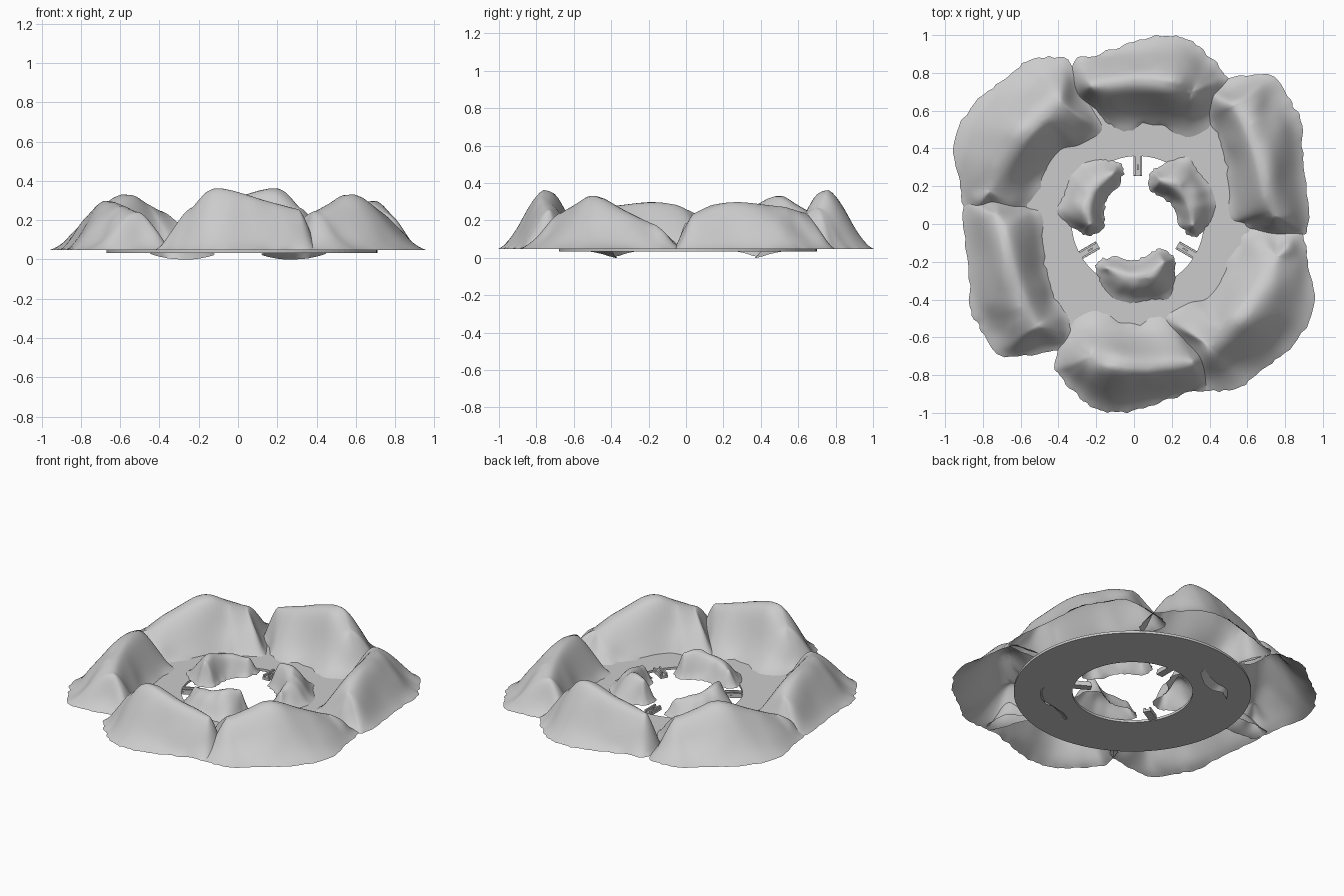
import bpy, bmesh, math
from mathutils import Vector, Matrix, noise

if "Cube" in bpy.data.objects:
    bpy.data.objects.remove(bpy.data.objects["Cube"])

RING_C = Vector((0.02, 0.01, 0))
BASE = 0.048


def smooth_curve(pts, closed, steps):
    """Catmull-Rom resampling of a list of vectors."""
    n, out = len(pts), []
    for i in range(n if closed else n - 1):
        get = (lambda k: pts[k % n]) if closed else (lambda k: pts[max(0, min(n - 1, k))])
        a, b, c, d = get(i - 1), get(i), get(i + 1), get(i + 2)
        for k in range(steps):
            t = k / steps
            out.append(0.5 * (2 * b + (c - a) * t + (2 * a - 5 * b + 4 * c - d) * t * t
                              + (3 * b - a - 3 * c + d) * t ** 3))
    if not closed:
        out.append(pts[-1])
    return out


def make_object(name, bm, smooth=True):
    me = bpy.data.meshes.new(name)
    bm.to_mesh(me)
    bm.free()
    if smooth:
        for p in me.polygons:
            p.use_smooth = True
    ob = bpy.data.objects.new(name, me)
    bpy.context.collection.objects.link(ob)
    return ob


def rock(name, outline, ridge, rough=0.03, freq=6, levels=14):
    """Open rock shell: skin stretched from a ridge line down to a base outline."""
    rim = smooth_curve([Vector((p[0], p[1], p[2] if len(p) > 2 else BASE)) for p in outline], True, 7)
    top = smooth_curve([Vector(p) for p in ridge], False, 3)
    n = len(rim)
    near = [min(top, key=lambda q: (q.xy - r.xy).length) for r in rim]
    bm = bmesh.new()
    rows = []
    for j in range(levels + 1):
        s = j / levels
        drop = 0.8 * (1 + math.cos(math.pi * s)) / 2 + 0.2 * (1 - s ** 1.8)
        row = []
        for r, q in zip(rim, near):
            p = q.lerp(r, s)
            z = r.z + (q.z - r.z) * drop
            w = 4 * s * (1 - s)
            f = Vector((p.x, p.y, 0)) * freq
            z += rough * (noise.noise(f) + 0.5 * noise.noise(f * 2.2)) * (0.25 + w) * (1 - s ** 4)
            e = (noise.noise(f * 2.5 + Vector((5, 2, 8))) + 0.6 * noise.noise(f * 6)) * rough * 0.6 * s
            out = (r - q).xy.normalized()
            row.append(bm.verts.new((p.x + out.x * e, p.y + out.y * e, z)))
        rows.append(row)
    for j in range(levels):
        for i in range(n):
            k = (i + 1) % n
            bm.faces.new((rows[j][i], rows[j + 1][i], rows[j + 1][k], rows[j][k]))
    # weld the two sides along the ridge and close any gaps left there
    rim_verts = set(rows[-1])
    bmesh.ops.remove_doubles(bm, verts=rows[0], dist=0.001)
    gaps = [e for e in bm.edges if e.is_boundary and not (set(e.verts) & rim_verts)]
    if gaps:
        bmesh.ops.holes_fill(bm, edges=gaps, sides=0)
    # soften the skin, keeping the rim fixed
    inner = [v for v in bm.verts if v not in rim_verts]
    for _ in range(7):
        bmesh.ops.smooth_vert(bm, verts=inner, factor=0.5, use_axis_x=True, use_axis_y=True, use_axis_z=True)
    bmesh.ops.recalc_face_normals(bm, faces=bm.faces)
    if sum(f.normal.z for f in bm.faces) < 0:
        bmesh.ops.reverse_faces(bm, faces=bm.faces)
    return make_object(name, bm)


def turned_copy(ob, name, angle, centre):
    c = ob.copy()
    c.data = ob.data.copy()
    c.name = name
    c.data.transform(Matrix.Translation(centre) @ Matrix.Rotation(angle, 4, 'Z')
                     @ Matrix.Translation(-Vector(centre)))
    bpy.context.collection.objects.link(c)
    return c


# flat base ring
bm = bmesh.new()
N = 96
loops = []
for r, z in ((0.35, 0.033), (0.69, 0.033), (0.69, 0.048), (0.35, 0.048)):
    loops.append([bm.verts.new((RING_C.x + r * math.cos(2 * math.pi * i / N),
                                RING_C.y + r * math.sin(2 * math.pi * i / N), z)) for i in range(N)])
for a in range(4):
    for i in range(N):
        k = (i + 1) % N
        bm.faces.new((loops[a][i], loops[a][k], loops[(a + 1) % 4][k], loops[(a + 1) % 4][i]))
bmesh.ops.recalc_face_normals(bm, faces=bm.faces)
make_object("base_ring", bm, False)

# large rocks: three shapes, each repeated on the opposite side
front = rock("rock_front",
             [(-.42, -.74), (-.36, -.58), (-.22, -.46), (-.02, -.53), (.16, -.5), (.28, -.6), (.4, -.7),
              (.39, -.86), (.25, -.91), (.08, -.96), (-.12, -1.0), (-.25, -.95), (-.37, -.83)],
             [(-.22, -.7, .27), (-.12, -.735, .375), (.02, -.76, .335), (.18, -.75, .285), (.3, -.73, .26)])
turned_copy(front, "rock_back", math.pi, (0.04, 0, 0))

diag = rock("rock_front_right",
            [(.95, -.45), (.92, -.2), (.88, -.03), (.75, -.02), (.6, -.04), (.5, -.2), (.38, -.36, .01),
             (.24, -.38, 0), (.12, -.47, .025), (.25, -.64), (.35, -.86), (.53, -.88), (.66, -.78), (.82, -.66)],
            [(.4, -.64, .24), (.47, -.57, .29), (.57, -.48, .35), (.68, -.34, .26), (.76, -.18, .19)])
turned_copy(diag, "rock_back_left", math.pi, (0, 0, 0))

side = rock("rock_right",
            [(.92, 0), (.9, .3), (.88, .55), (.81, .67), (.73, .79), (.5, .77), (.36, .72), (.36, .6),
             (.44, .48), (.49, .3), (.51, .05), (.58, 0), (.74, -.07), (.87, -.06)],
            [(.54, .62, .24), (.6, .52, .275), (.68, .28, .305), (.71, .14, .295), (.74, .05, .25)])
turned_copy(side, "rock_left", math.pi, (0.01, 0.045, 0))

# small rocks around the hole
small = rock("small_rock_1",
             [(-.2, -.22), (-.12, -.17), (-.03, -.19), (.05, -.18), (.13, -.13), (.21, -.18), (.22, -.25),
              (.19, -.38), (.08, -.4), (-.02, -.42), (-.12, -.38), (-.18, -.3)],
             [(-.13, -.24, .15), (-.06, -.27, .17), (.03, -.28, .18), (.09, -.26, .21), (.15, -.21, .19)],
             rough=0.022, freq=13, levels=10)
for i in (1, 2):
    turned_copy(small, f"small_rock_{i + 1}", i * 2 * math.pi / 3, RING_C)

# ribbed clips reaching into the hole
bm = bmesh.new()


def box(x, y, z, sx, sy, sz):
    bmesh.ops.create_cube(bm, size=1, matrix=Matrix.Translation(RING_C + Vector((x, y, z)))
                          @ Matrix.Diagonal((sx, sy, sz, 1)))


box(0, .298, .044, .046, .11, .016)
for sx in (-1, 1):
    box(sx * .017, .298, .058, .01, .1, .014)
box(0, .29, .055, .008, .03, .01)
clip = make_object("clip_1", bm, False)
for i in (1, 2):
    turned_copy(clip, f"clip_{i + 1}", i * 2 * math.pi / 3, RING_C)
